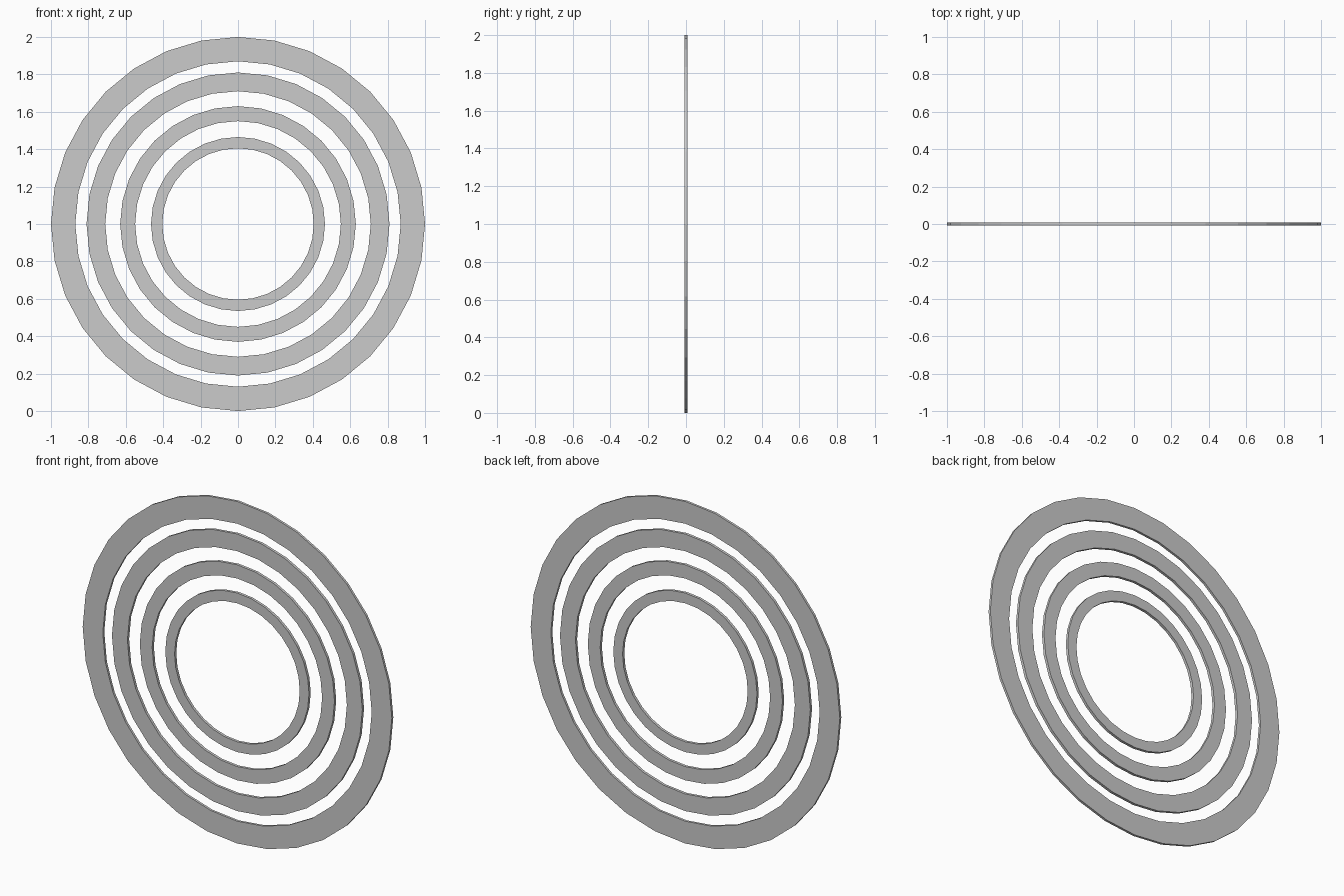
import bpy, bmesh, math

if "Cube" in bpy.data.objects:
    bpy.data.objects.remove(bpy.data.objects["Cube"])

SEGMENTS = 32
CENTRE_Z = 1.0


def flat_ring(name, outer, inner, thickness):
    """Flat upright ring with a rectangular cross-section, facing -y."""
    h = thickness / 2
    section = [(outer, -h), (outer, h), (inner, h), (inner, -h)]
    bm = bmesh.new()
    loops = []
    for i in range(SEGMENTS):
        a = 2 * math.pi * i / SEGMENTS
        loops.append([bm.verts.new((r * math.cos(a), y, r * math.sin(a)))
                      for r, y in section])
    for i in range(SEGMENTS):
        p, q = loops[i], loops[(i + 1) % SEGMENTS]
        for k in range(4):
            n = (k + 1) % 4
            bm.faces.new((p[k], p[n], q[n], q[k]))
    bmesh.ops.recalc_face_normals(bm, faces=bm.faces)
    mesh = bpy.data.meshes.new(name)
    bm.to_mesh(mesh)
    bm.free()
    obj = bpy.data.objects.new(name, mesh)
    obj.location.z = CENTRE_Z
    bpy.context.collection.objects.link(obj)
    return obj


# Four concentric rings, each narrower towards the middle
flat_ring("outer_ring", 1.0, 0.87, 0.014)
flat_ring("second_ring", 0.81, 0.71, 0.016)
flat_ring("third_ring", 0.63, 0.55, 0.016)
flat_ring("inner_ring", 0.465, 0.405, 0.016)
